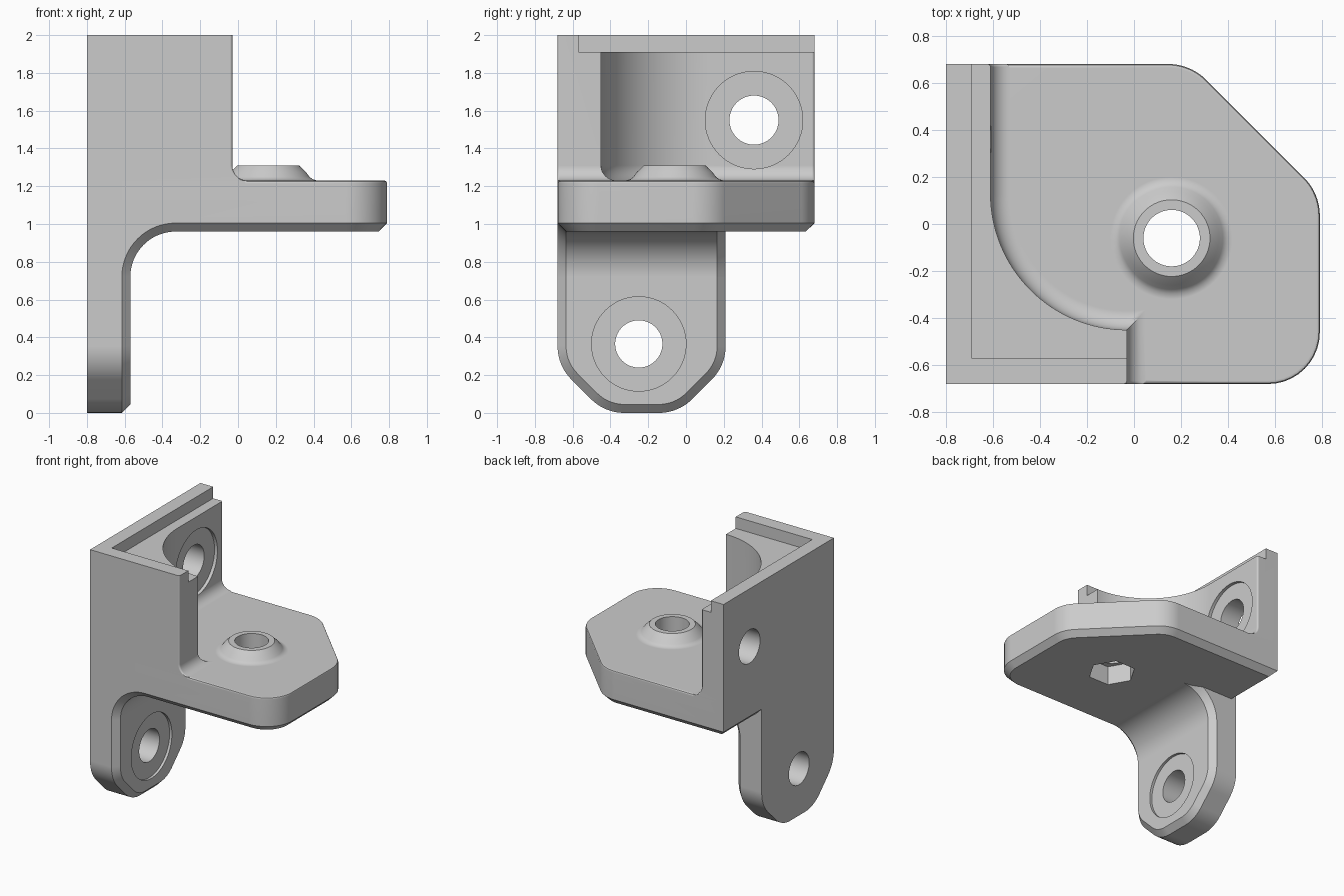
import bpy, bmesh
from math import pi, sin, cos, acos, tan, radians
from mathutils import Vector, Matrix

if "Cube" in bpy.data.objects:
    bpy.data.objects.remove(bpy.data.objects["Cube"], do_unlink=True)

BACK, CHAMFER, SOFT = -0.8, 0.045, 0.013

grey = bpy.data.materials.new("light_grey")
grey.use_nodes = True
grey.diffuse_color = (0.6, 0.6, 0.6, 1)
grey.node_tree.nodes["Principled BSDF"].inputs["Base Color"].default_value = (0.6, 0.6, 0.6, 1)


def make(name, bm):
    bmesh.ops.recalc_face_normals(bm, faces=bm.faces)
    mesh = bpy.data.meshes.new(name)
    bm.to_mesh(mesh)
    bm.free()
    mesh.materials.append(grey)
    obj = bpy.data.objects.new(name, mesh)
    bpy.context.collection.objects.link(obj)
    return obj


def loft(name, loops):
    """Closed solid through loops that share a point count."""
    bm = bmesh.new()
    rows = [[bm.verts.new(p) for p in loop] for loop in loops]
    n = len(rows[0])
    for a, b in zip(rows, rows[1:]):
        for i in range(n):
            j = (i + 1) % n
            bm.faces.new((a[i], a[j], b[j], b[i]))
    bm.faces.new(rows[0])
    bm.faces.new(rows[-1])
    return make(name, bm)


def rounded(corners, steps=10):
    """Counter-clockwise outline from (x, y, radius) corners."""
    pts = []
    for i, (x, y, r) in enumerate(corners):
        p = Vector((x, y))
        if r == 0:
            pts.append(p)
            continue
        d1 = (Vector(corners[i - 1][:2]) - p).normalized()
        d2 = (Vector(corners[(i + 1) % len(corners)][:2]) - p).normalized()
        half = d1.angle(d2) / 2
        centre = p + (d1 + d2).normalized() * (r / sin(half))
        a = (p + d1 * (r / tan(half)) - centre).normalized()
        b = (p + d2 * (r / tan(half)) - centre).normalized()
        pts += [centre + a.slerp(b, k / steps).normalized() * r for k in range(steps + 1)]
    return pts


def inset(pts, d):
    out = []
    for i, p in enumerate(pts):
        e1 = (p - pts[i - 1]).normalized()
        e2 = (pts[(i + 1) % len(pts)] - p).normalized()
        n1, n2 = Vector((-e1.y, e1.x)), Vector((-e2.y, e2.x))
        out.append(p + (n1 + n2) * (d / (1 + n1.dot(n2))))
    return out


def prism(name, radius, centre, axis, start, end, sides=64):
    """Cylinder or polygon prism along x or z between start and end."""
    loops = []
    for h in (start, end):
        ring = [(centre[0] + radius * cos(2 * pi * i / sides),
                 centre[1] + radius * sin(2 * pi * i / sides)) for i in range(sides)]
        loops.append([(h, a, b) if axis == "X" else (a, b, h) for a, b in ring])
    return loft(name, loops)


def boolean(target, tool, operation):
    mod = target.modifiers.new(operation.title(), "BOOLEAN")
    mod.operation, mod.object, mod.solver = operation, tool, "EXACT"
    bpy.context.view_layer.objects.active = target
    bpy.ops.object.modifier_apply(modifier=mod.name)
    bpy.data.objects.remove(tool, do_unlink=True)


# Shelf plate, chamfered below and softly rounded above
outline = rounded([(BACK, -0.68, 0), (0.79, -0.68, 0.22), (0.79, 0.13, 0.23),
                   (0.24, 0.68, 0.23), (BACK, 0.68, 0)])
levels = [(0.96, CHAMFER), (0.96 + CHAMFER, 0), (1.215, 0), (1.2256, 0.0044), (1.23, 0.015)]
plate_loops = []
for z, d in levels:
    plate_loops.append([(BACK if p.x == BACK else q.x, q.y, z)
                        for p, q in zip(outline, inset(outline, d))])
bracket = loft("corner_bracket", plate_loops)


# Upper corner wall with a round pocket, filleted foot and softened end edges
def wall_loop(z, d):
    r = 0.58 - d
    start = acos(d / r)
    arc = [(-0.03 + r * cos(a), 0.13 - r * sin(a), 0)
           for a in (start + (pi - start) * i / 32 for i in range(33))]
    corners = ([(BACK, -0.68, 0), (-0.03 + d, -0.68, SOFT)] + arc
               + [(-0.61 + d, 0.68, SOFT), (BACK, 0.68, 0)])
    return [(p.x, p.y, z) for p in rounded(corners, 3)]


foot = 0.08
wall_loops = [wall_loop(1.1, foot)]
for i in range(9):
    t = pi / 2 * i / 8
    wall_loops.append(wall_loop(1.23 + foot * (1 - cos(t)), foot * (1 - sin(t))))
wall_loops.append(wall_loop(2, 0))
wall = loft("upper_wall", wall_loops)

# Lower mounting leg with clipped, rounded corners
leg_outline = rounded([(-0.68, 0.25, 0.25), (-0.43, 0, 0.25), (-0.04, 0, 0.25),
                       (0.21, 0.25, 0.25), (0.21, 1.1, 0), (-0.68, 1.1, 0)])
leg = loft("lower_leg", [[(x, p.x, p.y) for p in inset(leg_outline, d)]
                         for x, d in ((BACK, 0), (-0.57 - CHAMFER, 0), (-0.57, CHAMFER))])


# Curved web joining the leg to the shelf
def web_loop(y, r):
    arc = [(-0.33 - r * cos(pi / 2 * i / 16), y, 0.72 + r * sin(pi / 2 * i / 16))
           for i in range(17)]
    return arc + [(-0.33, y, 1.1), (-0.75, y, 1.1), (-0.75, y, 0.72)]


web = loft("curved_web", [web_loop(-0.68, 0.24 + CHAMFER), web_loop(-0.68 + CHAMFER, 0.24),
                          web_loop(0.21 - CHAMFER, 0.24), web_loop(0.21, 0.24 + CHAMFER)])

# Flared boss around the shelf hole
boss_at = (0.16, -0.06)
boss_profile = [(0.26, 1.1), (0.26, 1.23), (0.235, 1.237), (0.218, 1.25),
                (0.2, 1.275), (0.163, 1.31)]
boss = loft("boss", [[(boss_at[0] + r * cos(2 * pi * i / 64),
                       boss_at[1] + r * sin(2 * pi * i / 64), z) for i in range(64)]
                     for r, z in boss_profile])

for part in (wall, leg, web, boss):
    boolean(bracket, part, "UNION")

# Rebate along the top of the wall
bm = bmesh.new()
bmesh.ops.create_cube(bm, size=1, matrix=Matrix.Translation((0.31, 0.43, 2.41))
                      @ Matrix.Diagonal((2, 2, 1, 1)))
rebate = make("rebate_cutter", bm)

# Screw holes, shallow seats and the hexagonal nut recess
cutters = [
    rebate,
    prism("wall_seat", 0.258, (0.36, 1.55), "X", -0.635, -0.4),
    prism("wall_hole", 0.13, (0.36, 1.55), "X", -1, -0.4),
    prism("leg_seat", 0.25, (-0.25, 0.365), "X", -0.59, -0.4),
    prism("leg_hole", 0.125, (-0.25, 0.365), "X", -1, -0.4),
    prism("boss_hole", 0.12, boss_at, "Z", 0.8, 1.5),
    prism("nut_recess", 0.175, boss_at, "Z", 0.8, 1.11, sides=6),
]
for cutter in cutters:
    boolean(bracket, cutter, "DIFFERENCE")

# Smooth curves, crisp edges
bpy.ops.object.select_all(action="DESELECT")
bracket.select_set(True)
bpy.context.view_layer.objects.active = bracket
bpy.ops.object.shade_smooth_by_angle(angle=radians(35))
weighted = bracket.modifiers.new("Weighted Normals", "WEIGHTED_NORMAL")
weighted.keep_sharp = True
